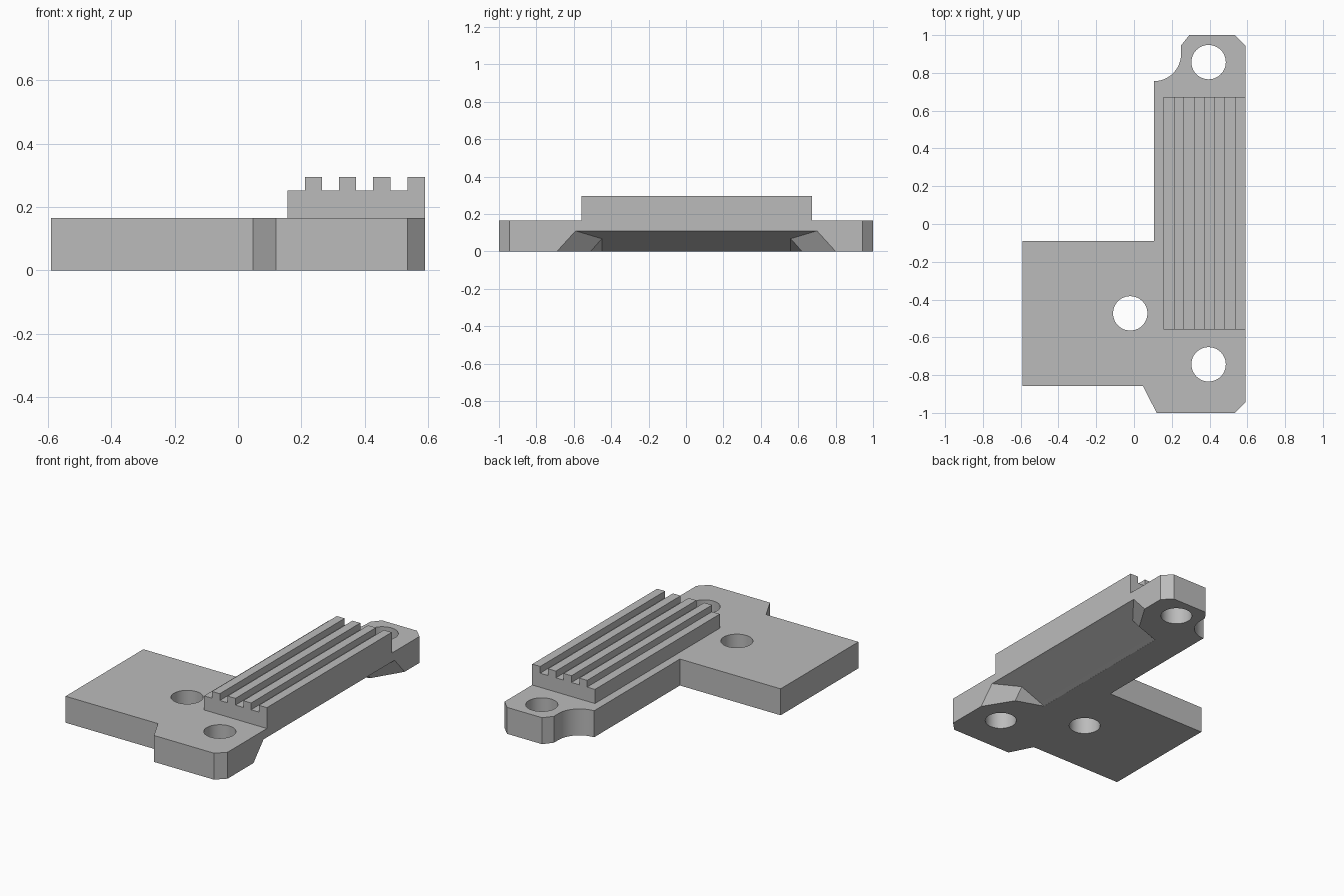
import bpy, bmesh
from math import sin, cos, pi, radians

default = bpy.data.objects.get("Cube")
if default:
    bpy.data.objects.remove(default, do_unlink=True)

grey = bpy.data.materials.new("grey")
grey.use_nodes = True
COLOUR = (0.5, 0.5, 0.5, 1)
grey.diffuse_color = COLOUR
grey.node_tree.nodes["Principled BSDF"].inputs["Base Color"].default_value = COLOUR


def make_object(name, bm):
    bmesh.ops.recalc_face_normals(bm, faces=bm.faces)
    mesh = bpy.data.meshes.new(name)
    bm.to_mesh(mesh)
    bm.free()
    mesh.materials.append(grey)
    obj = bpy.data.objects.new(name, mesh)
    bpy.context.collection.objects.link(obj)
    return obj


def loft(name, rings):
    """Skin a list of equal rings of points and cap both ends."""
    bm = bmesh.new()
    rows = [[bm.verts.new(p) for p in ring] for ring in rings]
    n = len(rows[0])
    for a, b in zip(rows, rows[1:]):
        for i in range(n):
            j = (i + 1) % n
            bm.faces.new((a[i], a[j], b[j], b[i]))
    bm.faces.new(rows[0])
    bm.faces.new(rows[-1])
    return make_object(name, bm)


def prism_z(name, outline, low, high):
    return loft(name, [[(x, y, z) for x, y in outline] for z in (low, high)])


def circle(x, y, r, n=48):
    return [(x + r * cos(2 * pi * i / n), y + r * sin(2 * pi * i / n)) for i in range(n)]


def cut(target, cutter):
    mod = target.modifiers.new(cutter.name, "BOOLEAN")
    mod.operation = "DIFFERENCE"
    mod.solver = "EXACT"
    mod.object = cutter
    bpy.context.view_layer.objects.active = target
    bpy.ops.object.modifier_apply(modifier=mod.name)
    bpy.data.objects.remove(cutter, do_unlink=True)


# Base plate with a scooped corner
THICK = 0.165
scoop = [(0.105 + 0.144 * sin(a), 0.9 - 0.144 * cos(a))
         for a in (pi / 2 * i / 12 for i in range(13))]
outline = [(-0.59, -0.09), (0.105, -0.09)] + scoop + [
    (0.249, 0.945), (0.293, 1), (0.535, 1), (0.59, 0.945), (0.59, -0.945),
    (0.535, -1), (0.12, -1), (0.047, -0.857), (-0.59, -0.857)]
plate = prism_z("base_plate", outline, 0, THICK)

# Bolt holes
for hx, hy in ((0.395, 0.857), (0.395, -0.743), (-0.02, -0.473)):
    cut(plate, prism_z("hole_cutter", circle(hx, hy, 0.091), -0.1, 0.3))

# Sloped relief under the outer edge, flaring at both ends
MID = 0.055


def relief_ring(x, low_half, top_half, top):
    half = [(low_half, -0.05), (low_half, 0), (top_half, top)]
    return ([(x, MID - w, z) for w, z in half]
            + [(x, MID + w, z) for w, z in reversed(half)])


cut(plate, loft("relief_cutter", [
    relief_ring(0.31, 0.506, 0.505, 0.0005),
    relief_ring(0.48, 0.565, 0.505, 0.068),
    relief_ring(0.59, 0.745, 0.645, 0.11),
    relief_ring(0.65, 0.843, 0.721, 0.133)]))

# Ribbed rail block: one stepped profile drawn along y
PITCH, BASE, TOP = 0.108, 0.253, 0.295
profile = [(0.59, THICK - 0.01), (0.157, THICK - 0.01), (0.157, BASE)]
for i in range(4):
    x = 0.211 + i * PITCH
    end = 0.59 if i == 3 else x + 0.054
    profile += [(x, BASE), (x, TOP), (end, TOP)]
    if i < 3:
        profile.append((end, BASE))
rail = loft("ribbed_rail", [[(x, y, z) for x, z in profile] for y in (-0.558, 0.673)])

# Smooth the round walls, keep the edges sharp
for obj in (plate, rail):
    bpy.ops.object.select_all(action="DESELECT")
    obj.select_set(True)
    bpy.context.view_layer.objects.active = obj
    bpy.ops.object.shade_smooth_by_angle(angle=radians(20))
